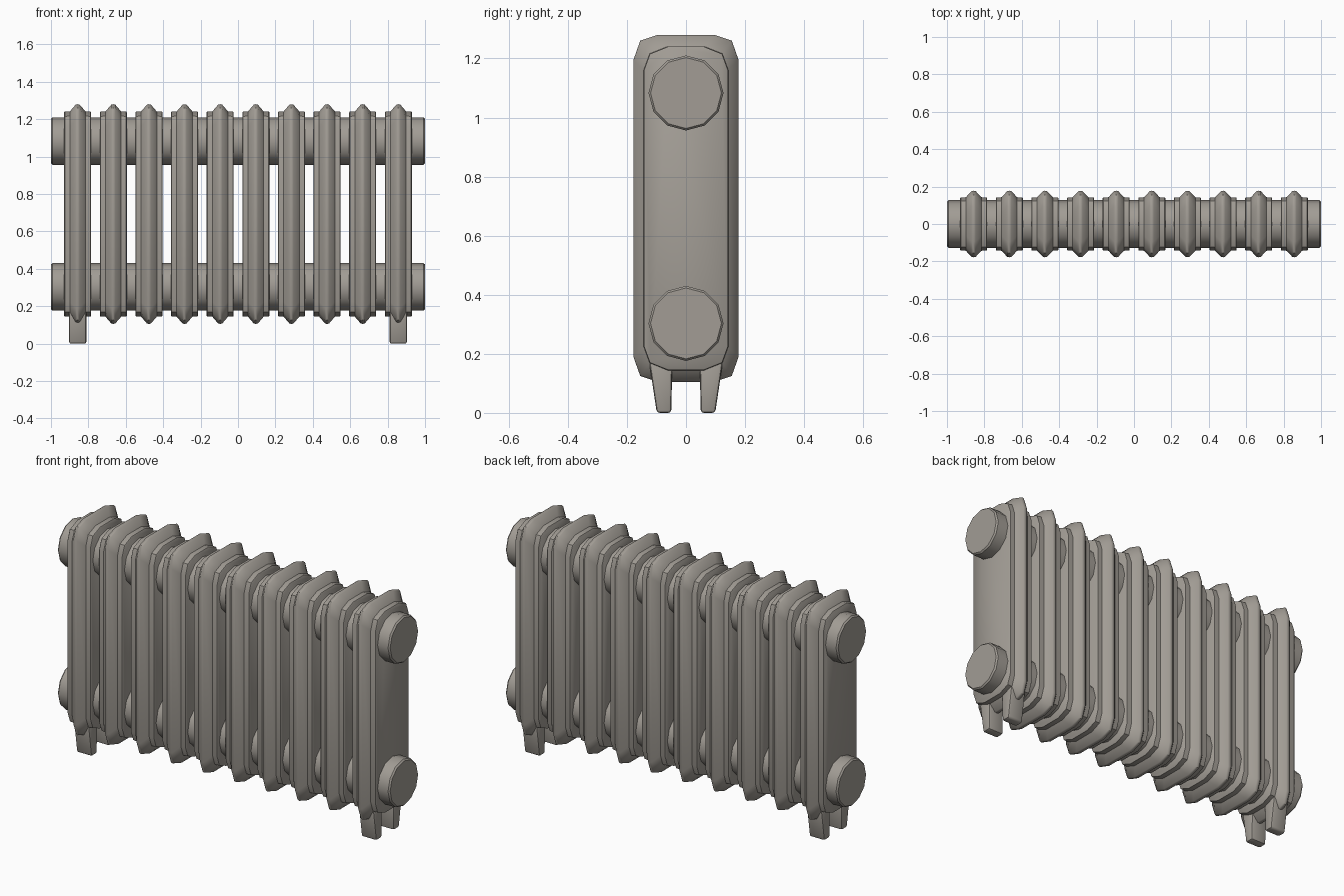
import bpy, bmesh, math
from mathutils import Matrix

if "Cube" in bpy.data.objects:
    bpy.data.objects.remove(bpy.data.objects["Cube"])

mat = bpy.data.materials.new("warm grey cast iron")
mat.diffuse_color = (0.36, 0.335, 0.30, 1)
mat.use_nodes = True
mat.node_tree.nodes["Principled BSDF"].inputs["Base Color"].default_value = mat.diffuse_color

N, STEP, ZC = 10, 0.1905, 0.6925


def finish(name, bm, angle=40, bevel=0):
    bmesh.ops.recalc_face_normals(bm, faces=bm.faces)
    me = bpy.data.meshes.new(name)
    bm.to_mesh(me)
    bm.free()
    ob = bpy.data.objects.new(name, me)
    bpy.context.collection.objects.link(ob)
    me.materials.append(mat)
    bpy.ops.object.select_all(action='DESELECT')
    ob.select_set(True)
    bpy.context.view_layer.objects.active = ob
    if bevel:
        m = ob.modifiers.new("Bevel", 'BEVEL')
        m.width, m.segments, m.limit_method = bevel, 2, 'ANGLE'
        m.angle_limit = math.radians(50)
        bpy.ops.object.modifier_apply(modifier="Bevel")
    bpy.ops.object.shade_smooth_by_angle(angle=math.radians(angle))
    return ob


def loft(bm, rings):
    vs = [[bm.verts.new(p) for p in r] for r in rings]
    n = len(vs[0])
    for a, b in zip(vs, vs[1:]):
        for i in range(n):
            j = (i + 1) % n
            bm.faces.new((a[i], a[j], b[j], b[i]))
    bm.faces.new(vs[0])
    bm.faces.new(vs[-1])


# chamfered outline of a fin, t = 0 shoulder, t = 1 ridge
INNER = [(0.142, 0.4675), (0.122, 0.5225), (0.06, 0.5475)]
OUTER = [(0.178, 0.5025), (0.155, 0.5675), (0.095, 0.5875)]


def outline(x, t):
    q = [(a[0] + (b[0] - a[0]) * t, a[1] + (b[1] - a[1]) * t)
         for a, b in zip(INNER, OUTER)]
    half = q + [(-y, z) for y, z in reversed(q)]
    return [(x, y, ZC + z) for y, z in half + [(-y, -z) for y, z in half]]


# ridged radiator sections
PROFILE = [(-0.072, -0.08), (-0.069, 0), (-0.042, 0.03), (-0.011, 0.93), (0, 1),
           (0.011, 0.93), (0.042, 0.03), (0.069, 0), (0.072, -0.08)]
for k in range(N):
    cx = (k - (N - 1) / 2) * STEP
    bm = bmesh.new()
    loft(bm, [outline(cx + x, t) for x, t in PROFILE])
    finish(f"radiator_section_{k + 1}", bm)

# upper and lower connecting pipes with rounded end rims
for name, z in (("upper_pipe", 1.083), ("lower_pipe", 0.303)):
    bm = bmesh.new()
    rings = []
    for x, r in ((-1, 0.12), (-0.992, 0.127), (0.992, 0.127), (1, 0.12)):
        rings.append([(x, r * math.sin(i * math.tau / 12),
                       z + r * math.cos(i * math.tau / 12)) for i in range(12)])
    loft(bm, rings)
    finish(name, bm)

# tapered feet under the two end sections
for sx in (-1, 1):
    for sy in (-1, 1):
        cx = sx * 4.5 * STEP
        bm = bmesh.new()
        loft(bm, [[(cx + dx * 0.046, sy * y, z) for dx, y in
                   ((-1, a), (1, a), (1, b), (-1, b))]
                  for a, b, z in ((0.05, 0.099, 0), (0.046, 0.125, 0.175))])
        finish("foot_" + ("left_" if sx < 0 else "right_")
               + ("front" if sy < 0 else "back"), bm, bevel=0.01)
